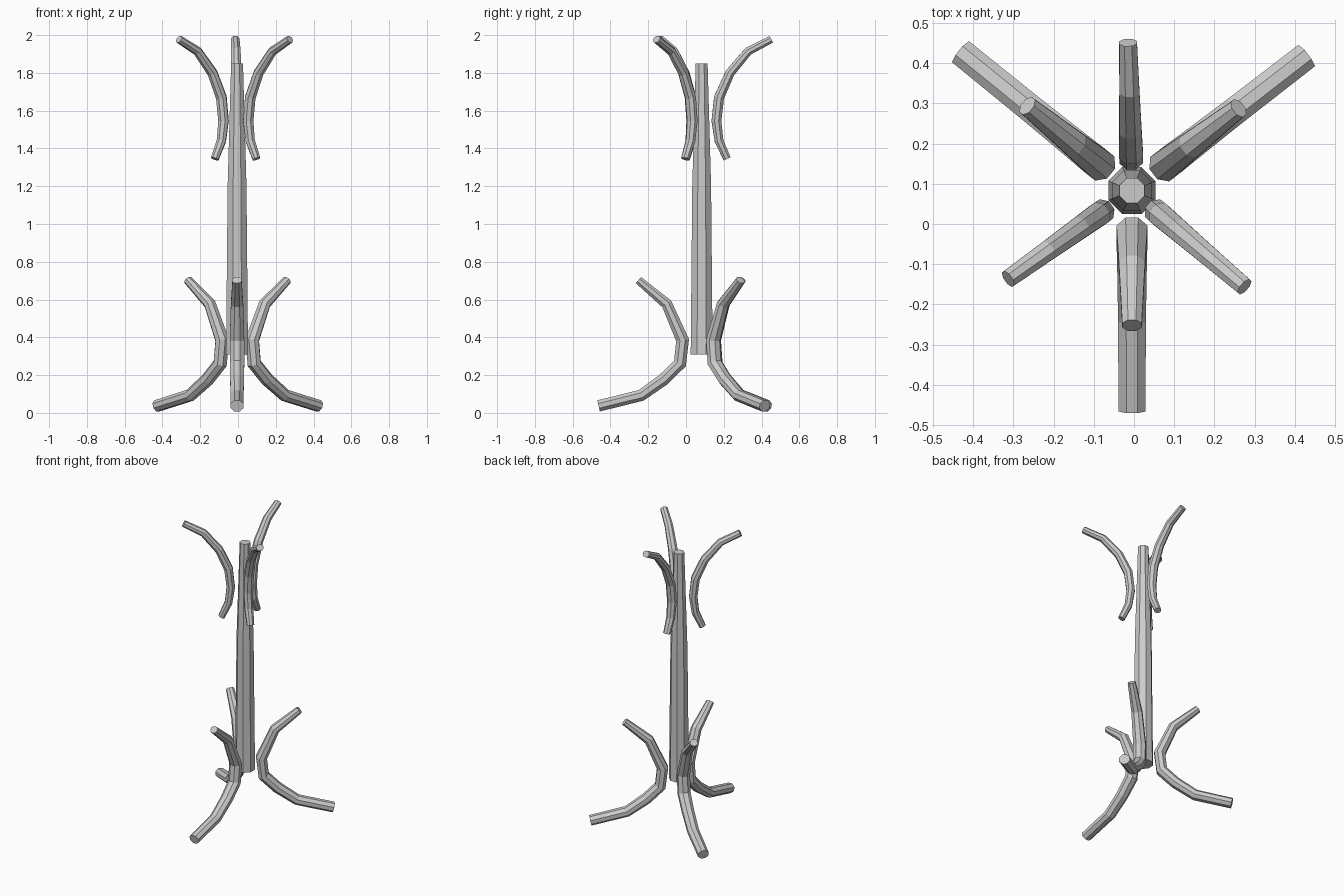
import bpy, bmesh, math
from mathutils import Vector

if "Cube" in bpy.data.objects:
    bpy.data.objects.remove(bpy.data.objects["Cube"])

SIDES = 8
CX, CY = -0.005, 0.083   # pole axis


def loft(name, rings):
    """Bridge rings of points into a closed, flat-shaded tube."""
    bm = bmesh.new()
    loops = [[bm.verts.new(p) for p in ring] for ring in rings]
    for a, b in zip(loops, loops[1:]):
        for i in range(SIDES):
            j = (i + 1) % SIDES
            bm.faces.new((a[i], a[j], b[j], b[i]))
    bm.faces.new(loops[0][::-1])
    bm.faces.new(loops[-1])
    bmesh.ops.recalc_face_normals(bm, faces=bm.faces)
    mesh = bpy.data.meshes.new(name)
    bm.to_mesh(mesh)
    bm.free()
    obj = bpy.data.objects.new(name, mesh)
    bpy.context.collection.objects.link(obj)
    return obj


def bent_tube(name, path, angle, shift=0.0):
    """Sweep an octagon along (distance, height, radius) points, turned around the pole."""
    a = math.radians(angle)
    out = Vector((math.cos(a), math.sin(a), 0))
    side = Vector((-math.sin(a), math.cos(a), 0))
    up = Vector((0, 0, 1))
    base = Vector((CX, CY, 0)) + out * shift
    pts = [base + out * r + up * z for r, z, _ in path]
    rings = []
    for i, p in enumerate(pts):
        d = Vector()
        if i > 0:
            d += (p - pts[i - 1]).normalized()
        if i < len(pts) - 1:
            d += (pts[i + 1] - p).normalized()
        n = side.cross(d.normalized())
        rad = path[i][2]
        ring = []
        for k in range(SIDES):
            t = 2 * math.pi * (k + 0.5) / SIDES
            ring.append(p + side * (rad * 1.04 * math.cos(t)) + n * (rad * 0.93 * math.sin(t)))
        rings.append(ring)
    return loft(name, rings)


# Tapered central pole
pole = []
for z, r in ((0.31, 0.063), (1.2, 0.054), (1.85, 0.034)):
    pole.append([Vector((CX + r * math.cos(t), CY + r * math.sin(t), z))
                 for t in (2 * math.pi * (k + 0.5) / SIDES for k in range(SIDES))])
loft("pole", pole)

# Curved legs with umbrella arms
leg = [(0.546, 0.037, 0.035), (0.320, 0.093, 0.036), (0.200, 0.178, 0.038),
       (0.115, 0.262, 0.040), (0.101, 0.385, 0.040), (0.185, 0.577, 0.034),
       (0.335, 0.703, 0.025)]
for name, ang in (("front_leg", -90), ("back_right_leg", 37.7), ("back_left_leg", 141)):
    bent_tube(name, leg, ang)

# Curved coat hooks at the top
hook = [(0.135, 1.345, 0.023), (0.092, 1.44, 0.027), (0.078, 1.545, 0.030),
        (0.092, 1.67, 0.031), (0.150, 1.80, 0.029), (0.247, 1.915, 0.026),
        (0.368, 1.978, 0.023)]
for name, ang, shift in (("back_hook", 91.5, 0), ("front_left_hook", 215.5, 0.01),
                         ("front_right_hook", -40.5, 0)):
    bent_tube(name, hook, ang, shift)
